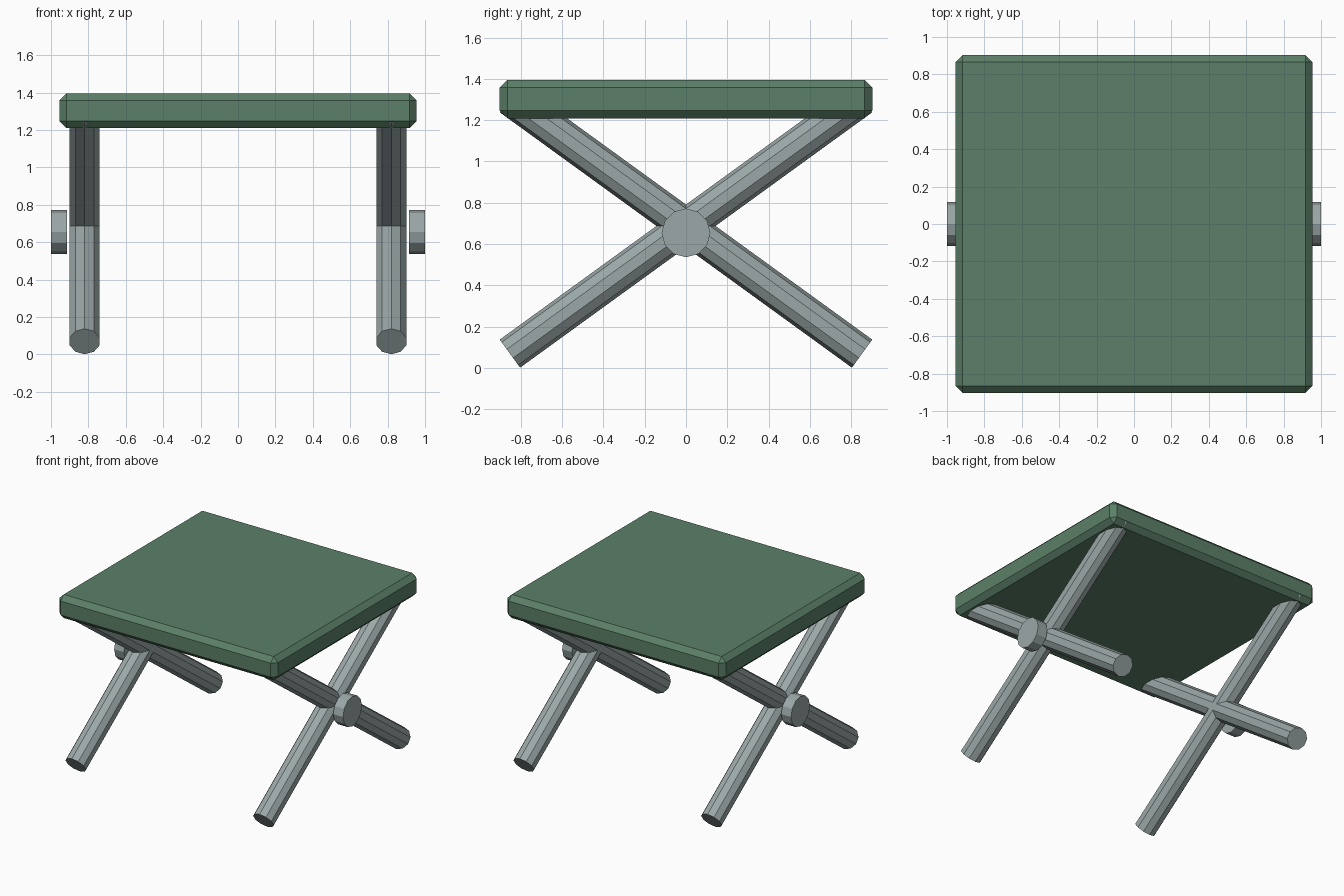
import bpy
import bmesh
import math
from mathutils import Matrix

cube = bpy.data.objects.get("Cube")
if cube:
    bpy.data.objects.remove(cube, do_unlink=True)


def make_material(name, rgb):
    mat = bpy.data.materials.new(name)
    mat.use_nodes = True
    color = (*rgb, 1)
    mat.diffuse_color = color
    mat.node_tree.nodes["Principled BSDF"].inputs["Base Color"].default_value = color
    return mat


def add_object(name, bm, mat):
    mesh = bpy.data.meshes.new(name)
    bm.to_mesh(mesh)
    bm.free()
    mesh.materials.append(mat)
    obj = bpy.data.objects.new(name, mesh)
    bpy.context.collection.objects.link(obj)
    return obj


def add_cylinder(name, sides, radius, length, location, rotation, mat):
    bm = bmesh.new()
    bmesh.ops.create_cone(bm, cap_ends=True, segments=sides, radius1=radius,
                          radius2=radius, depth=length,
                          matrix=Matrix.Translation(location) @ rotation)
    return add_object(name, bm, mat)


green = make_material("green_fabric", (0.105, 0.215, 0.14))
grey = make_material("grey_metal", (0.33, 0.39, 0.39))

# Padded seat with chamfered edges
bm = bmesh.new()
bmesh.ops.create_cube(bm, size=1, matrix=Matrix.Translation((0, 0, 1.302))
                      @ Matrix.Diagonal((1.91, 1.806, 0.186, 1)))
seat = add_object("seat", bm, green)
bevel = seat.modifiers.new("chamfer", 'BEVEL')
bevel.width = 0.038
bevel.segments = 1

# Crossed legs and pivot disc on each side
reach, rise, leg_z = 0.853, 0.6185, 0.6875
leg_length = 2 * math.hypot(reach, rise)
tilt = math.atan2(reach, rise)
for side, sx in (("left", 1), ("right", -1)):
    for end, sy in (("front", 1), ("back", -1)):
        # Named for the end that touches the ground
        add_cylinder(f"{side}_{end}_leg", 10, 0.084, leg_length,
                     (sx * 0.82, 0, leg_z),
                     Matrix.Rotation(-sy * tilt, 4, 'X'), grey)
    add_cylinder(f"{side}_pivot", 12, 0.118, 0.086, (sx * 0.957, 0, 0.654),
                 Matrix.Rotation(math.pi / 2, 4, 'Y'), grey)
